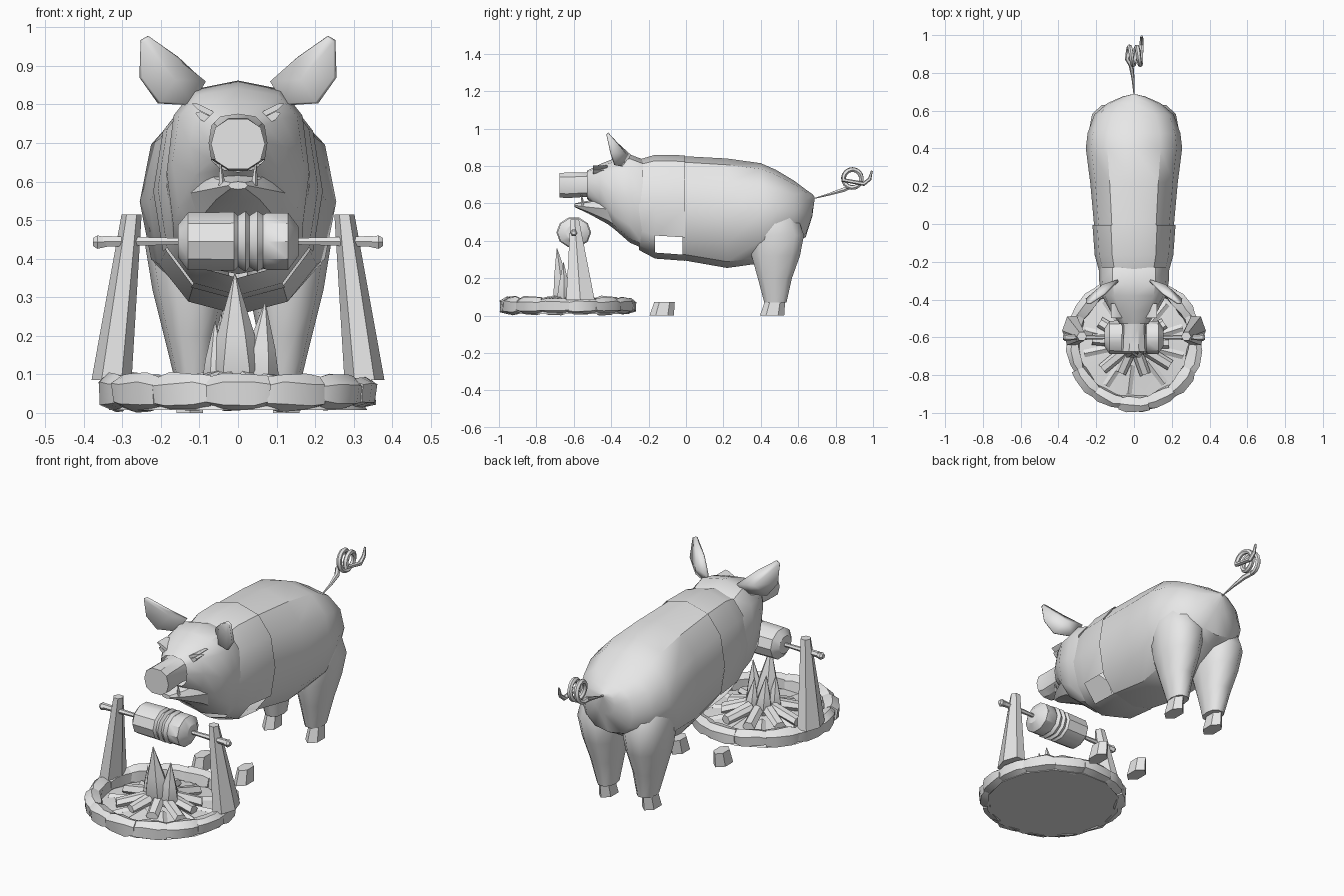
import bpy, bmesh, math, random
from mathutils import Vector

random.seed(4)
if "Cube" in bpy.data.objects:
    bpy.data.objects.remove(bpy.data.objects["Cube"])

GREY = (0.8, 0.8, 0.8, 1)
mat = bpy.data.materials.new("plain_grey")
mat.use_nodes = True
mat.diffuse_color = GREY
mat.node_tree.nodes["Principled BSDF"].inputs["Base Color"].default_value = GREY


def finish(name, bm, angle=35):
    bmesh.ops.recalc_face_normals(bm, faces=bm.faces[:])
    me = bpy.data.meshes.new(name)
    bm.to_mesh(me)
    bm.free()
    me.materials.append(mat)
    ob = bpy.data.objects.new(name, me)
    bpy.context.collection.objects.link(ob)
    bpy.ops.object.select_all(action='DESELECT')
    ob.select_set(True)
    bpy.context.view_layer.objects.active = ob
    bpy.ops.object.shade_smooth_by_angle(angle=math.radians(angle))
    return ob


def ring(axis, c, a, b, n=12, p=1.0, turn=0.0):
    """Oval outline around a centre, at right angles to the axis."""
    pts = []
    for i in range(n):
        t = math.tau * i / n + turn
        u, v = (math.copysign(abs(f) ** p, f) for f in (math.cos(t), math.sin(t)))
        off = {'x': (0, a * u, b * v), 'y': (a * u, 0, b * v), 'z': (a * u, b * v, 0)}[axis]
        pts.append(Vector(c) + Vector(off))
    return pts


def loft(name, rings, caps=True, skip=(), angle=35):
    """Skin over rings; skip holds (segment, side) faces left open."""
    bm = bmesh.new()
    vs = [[bm.verts.new(q) for q in r] for r in rings]
    n = len(vs[0])
    for s in range(len(vs) - 1):
        for i in range(n):
            if (s, i) not in skip:
                j = (i + 1) % n
                bm.faces.new((vs[s][i], vs[s][j], vs[s + 1][j], vs[s + 1][i]))
    if caps:
        bm.faces.new(vs[0])
        bm.faces.new(vs[-1])
    return finish(name, bm, angle)


def along_y(sections, n=12, p=0.85):
    """Rings from (y, bottom, top, half width) sections."""
    return [ring('y', (0, y, (lo + hi) / 2), w, (hi - lo) / 2, n, p)
            for y, lo, hi, w in sections]


# Body: chest shell with open front leg sockets, then torso shell
loft("chest", along_y([(-.25, .35, .835, .185), (-.165, .305, .86, .208),
                       (-.005, .293, .857, .22)]), False, {(1, 7), (1, 10)})
loft("torso", along_y([(-.02, .297, .853, .21), (.22, .255, .84, .232),
                       (.4, .28, .815, .255), (.48, .33, .78, .246),
                       (.58, .39, .72, .21), (.64, .42, .675, .14),
                       (.675, .53, .65, .06), (.688, .625, .635, .004)]), False)

# Head: skull, snout and lower jaw
loft("skull", along_y([(-.23, .36, .835, .185), (-.3, .39, .862, .185),
                       (-.38, .46, .842, .17), (-.46, .57, .81, .125),
                       (-.53, .625, .775, .075)], p=.7), False)
loft("snout", along_y([(-.45, .63, .785, .085), (-.54, .632, .768, .064),
                       (-.64, .625, .768, .066), (-.675, .63, .765, .07)], 10))
loft("lower_jaw", along_y([(-.34, .43, .66, .155), (-.42, .49, .65, .125),
                           (-.52, .545, .615, .075), (-.595, .58, .6, .025)], 8))

for s, side in ((1, "left"), (-1, "right")):
    # Ears: cupped fans with thickness
    bm = bmesh.new()
    rim = [(.085, -.3, .86), (.155, -.37, .92), (.232, -.42, .975), (.25, -.42, .965),
           (.252, -.4, .87), (.205, -.38, .805), (.12, -.34, .8)]
    vs = [bm.verts.new((s * x, y, z)) for x, y, z in rim]
    pit = bm.verts.new((s * .165, -.325, .865))
    for i, v in enumerate(vs):
        bm.faces.new((v, vs[(i + 1) % len(vs)], pit))
    ear = finish(side + "_ear", bm)
    mod = ear.modifiers.new("thickness", 'SOLIDIFY')
    mod.thickness = .012
    mod.offset = 0

    # Slanted eyes with brows, and small tusks
    for part, z, w, h in (("eye", .765, .026, .012), ("brow", .785, .036, .009)):
        eye = [ring('y', (s * .085, y, z), w, h, 6) for y in (-.42, -.497)]
        for r in eye:
            for q in r:
                q.z += (abs(q.x) - .085) * .5
        loft(f"{side}_{part}", eye)
    loft(side + "_tusk", [ring('z', (s * .042, -.55, .59), .01, .01, 5),
                          ring('z', (s * .046, -.56, .65), .002, .002, 5)])

    # Hind legs, closing inside the rump
    loft(side + "_hind_leg", [
        ring('z', (s * x, y, z), a, b, 10, .85) for x, y, z, a, b in (
            (.115, .478, .07, .045, .062), (.122, .475, .2, .07, .095),
            (.125, .48, .32, .097, .135), (.128, .487, .43, .112, .15),
            (.12, .46, .56, .105, .13), (.09, .42, .66, .05, .07))], angle=50)

    # Hooves
    for part, y in (("front", -.13), ("hind", .46)):
        loft(f"{side}_{part}_hoof", [
            ring('z', (s * .125, y, 0), .04, .065, 6, 1, math.pi / 2),
            ring('z', (s * .125, y + .015, .072), .032, .055, 6, 1, math.pi / 2)])

    # Spit posts
    loft(side + "_post", [ring('z', (s * .328, -.565, .085), .052, .088, 6),
                          ring('z', (s * .276, -.595, .515), .026, .026, 6)])
    # Pointed stubs at the spit ends
    loft(side + "_spit_end", [ring('x', (s * x, -.6, .443), r, r, 6)
                              for x, r in ((.34, .014), (.365, .02), (.376, .012))])

# Tail: tapered stem running into a corkscrew
crv = bpy.data.curves.new("tail", 'CURVE')
crv.dimensions = '3D'
crv.bevel_depth = 1
crv.bevel_resolution = 1
path = [((0, .68, .625), .002), ((-.005, .77, .65), .008), ((-.015, .84, .672), .013)]
STEPS = 30
for i in range(STEPS + 1):
    f = i / STEPS
    t = math.radians(-110 + 660 * f)
    path.append(((-.035 + .07 * f, .89 + .048 * math.cos(t), .733 + .048 * math.sin(t)), .013))
path += [((.04, .95, .705), .012), ((.04, .982, .73), .01), ((.04, .994, .775), .005)]
sp = crv.splines.new('POLY')
sp.points.add(len(path) - 1)
for pt, (co, r) in zip(sp.points, path):
    pt.co = (*co, 1)
    pt.radius = r
crv.use_fill_caps = True
crv.materials.append(mat)
tail = bpy.data.objects.new("tail", crv)
bpy.context.collection.objects.link(tail)
bpy.ops.object.select_all(action='DESELECT')
tail.select_set(True)
bpy.context.view_layer.objects.active = tail
bpy.ops.object.convert(target='MESH')
bpy.ops.object.shade_smooth_by_angle(angle=math.radians(40))

# Spit rod and ridged roast
loft("spit_rod", [ring('x', (x, -.6, .445), r, r, 6)
                  for x, r in ((-.35, .016), (-.16, .01), (.16, .01), (.35, .016))])
loft("roast", [ring('x', (x, -.6, .445), r * 1.12, r, 10) for x, r in (
    (-.155, .045), (-.13, .078), (-.01, .08), (0, .07), (.02, .083), (.03, .07),
    (.05, .083), (.065, .072), (.075, .078), (.13, .078), (.157, .04))])


def spoke(name, angle, stops, a, b, n=6, jitter=0.0):
    """Rough bar pointing outward from the fire, from (distance, height) stops."""
    out = Vector((math.cos(angle), math.sin(angle), 0))
    across = Vector((-out.y, out.x, 0))
    rings = []
    for dist, z in stops:
        mid = Vector((0, CY, z)) + out * dist
        rings.append([mid + across * q.x + Vector((0, 0, q.z + random.uniform(-jitter, jitter)))
                      for q in ring('y', (0, 0, 0), a, b, n)])
    loft(name, rings)


# Fire pit: floor with ash mound, ring of rough stones, fan of logs
CY = -.63
loft("pit_floor", [ring('z', (0, CY, z), r, r, 14)
                   for z, r in ((.008, .335), (.03, .32), (.045, .16), (.06, .05))])
STONES = 14
for k in range(STONES):
    high = random.uniform(.042, .05)
    wide = random.uniform(.036, .046)
    stone = []
    for f, size in ((-.02, .84), (.25, 1), (.75, 1), (1.02, .84)):
        t = math.tau * (k + f) / STONES
        out = Vector((math.cos(t), math.sin(t), 0))
        mid = Vector((0, CY, .054)) + out * .325
        stone.append([mid + out * (q.x * size + random.uniform(-.006, .006))
                      + Vector((0, 0, q.z * size + random.uniform(-.004, .004)))
                      for q in ring('y', (0, 0, 0), wide, high, 6, .8, .4)])
    loft(f"stone_{k + 1}", stone)

LOGS = 10
for k in range(LOGS):
    t = math.tau * k / LOGS + random.uniform(-.12, .12)
    far = random.uniform(.17, .23)
    spoke(f"log_{k + 1}", t, ((.07, .085), (far, .055)), .03, .026, 6, .004)
    spoke(f"kindling_{k + 1}", t + .3, ((.12, .05), (.27, .035)), .02, .012, 4)

# Flame: tall tongue with smaller ones leaning around it, as (x, y, tip x, tip y, height)
tongues = [(-.003, -.65, -.008, -.69, 1), (.05, -.65, .07, -.655, .76), (-.05, -.65, -.06, -.66, .6),
           (-.03, -.59, -.045, -.6, .66), (.04, -.59, .03, -.61, .55)]
for k, (x, y, tx, ty, h) in enumerate(tongues):
    loft(f"flame_{k + 1}", [
        ring('z', (x + (tx - x) * f, y + (ty - y) * f, .05 + .31 * h * f), r * h, r * h * .85, 6)
        for f, r in ((0, .05), (.2, .068), (.5, .048), (1, .002))], angle=25)
